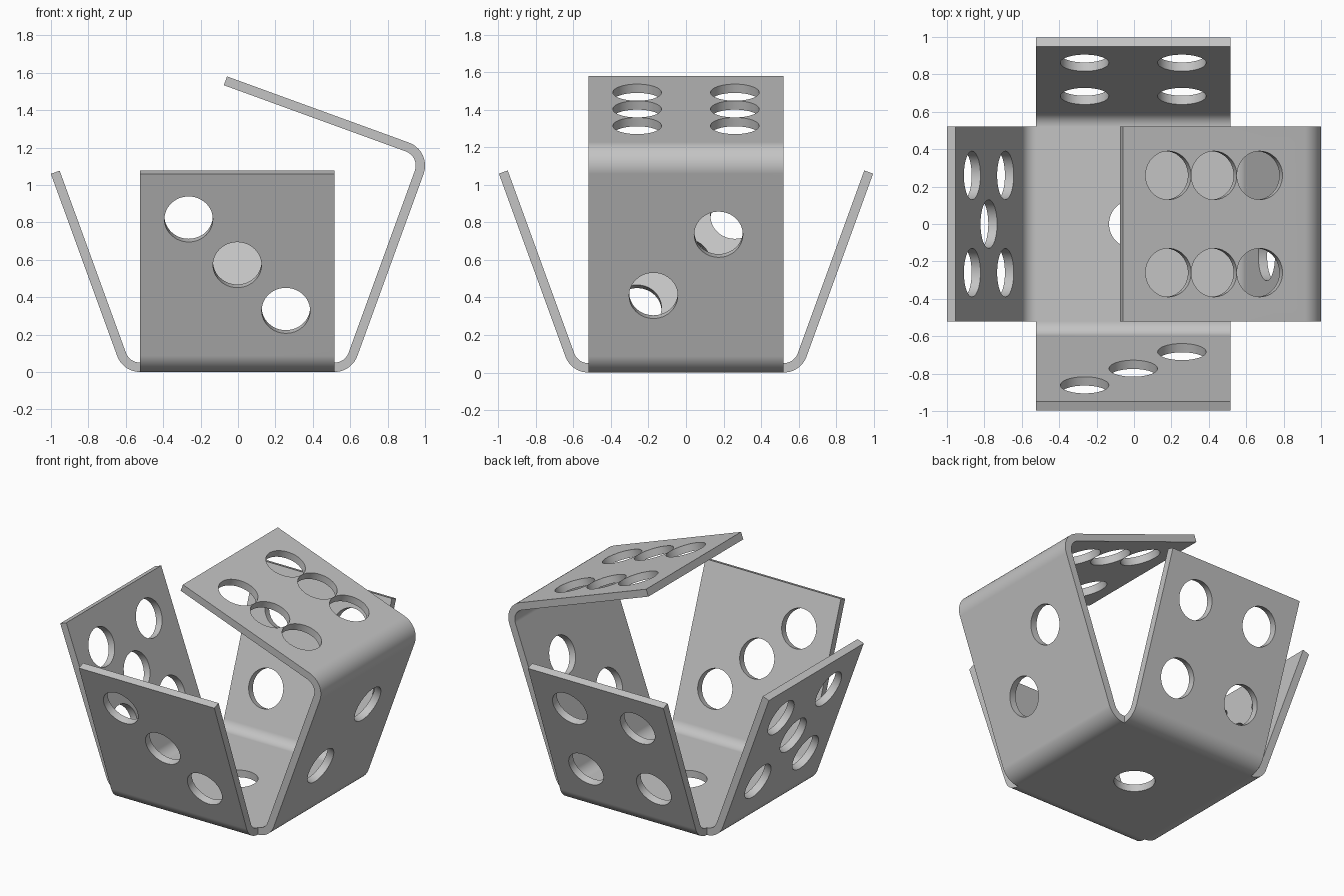
import bpy
import bmesh
from math import sin, cos, pi, radians
from mathutils import Matrix, Vector

cube = bpy.data.objects.get("Cube")
if cube:
    bpy.data.objects.remove(cube, do_unlink=True)

HALF = 0.52          # half width of every panel
LENGTH = 1.036       # panel length past a bend
THICK = 0.05
RADIUS = 0.13        # outer bend radius
WALL_BEND, LID_BEND = radians(70), radians(90)
HOLE = 0.1295
PIP = 0.26
BEND_STEPS = 10
ROUND_STEPS = 48

# Run of the sheet outward from the base edge: (flat length, bend angle)
RUN = [(RADIUS * WALL_BEND, WALL_BEND), (LENGTH, 0),
       (RADIUS * LID_BEND, LID_BEND), (LENGTH, 0)]


def rect_panel(bm, start, end, pips, turn):
    """Flat panel with round holes, cut from the sheet."""
    mid = (start + end) / 2
    loops = [[(start, -HALF), (end, -HALF), (end, HALF), (start, HALF)]]
    for s, u in pips:
        loops.append([(mid + s + HOLE * cos(2 * pi * i / ROUND_STEPS),
                       u + HOLE * sin(2 * pi * i / ROUND_STEPS))
                      for i in range(ROUND_STEPS)])
    edges = []
    for loop in loops:
        verts = [bm.verts.new(turn @ Vector((s, u, 0))) for s, u in loop]
        edges += [bm.edges.new((verts[i - 1], verts[i])) for i in range(len(verts))]
    bmesh.ops.triangle_fill(bm, use_beauty=True, edges=edges, normal=(0, 0, 1))


def bend_strip(bm, start, end, turn):
    """Flat strip divided so it can curve."""
    step = (end - start) / BEND_STEPS
    for i in range(BEND_STEPS):
        a, b = start + i * step, start + (i + 1) * step
        bm.faces.new([bm.verts.new(turn @ Vector((s, u, 0)))
                      for s, u in ((a, -HALF), (b, -HALF), (b, HALF), (a, HALF))])


def fold(dist, depth):
    """Folded (outward, up) position of a point on the flat run."""
    pen, heading = Vector((HALF, 0)), 0.0
    for i, (length, angle) in enumerate(RUN):
        part = dist if i == len(RUN) - 1 else min(dist, length)
        normal = Vector((-sin(heading), cos(heading)))
        if angle:
            centre = pen + RADIUS * normal
            heading += angle * part / length
            normal = Vector((-sin(heading), cos(heading)))
            pen = centre - RADIUS * normal
        else:
            pen = pen + part * Vector((cos(heading), sin(heading)))
        dist -= part
        if dist <= 1e-6:
            break
    return pen + depth * normal


# Hole layouts, as (along the panel, across the panel)
corners = [(s, u) for s in (-PIP, PIP) for u in (-PIP, PIP)]
third = PIP * 2 / 3
two = [(third, third), (-third, -third)]
three = [(PIP, -PIP), (0, 0), (-PIP, PIP)]
five = corners + [(0, 0)]
six = corners + [(0, -PIP), (0, PIP)]

# Flat pattern: base, then right, back, left and front flaps
bm = bmesh.new()
rect_panel(bm, -HALF, HALF, [(0, 0)], Matrix.Identity(3))
for quarter, panels in enumerate(([two, six], [corners], [five], [three])):
    turn = Matrix.Rotation(quarter * pi / 2, 3, 'Z')
    at = HALF
    for k, pips in enumerate(panels):
        bend, flat = RUN[2 * k][0], RUN[2 * k + 1][0]
        bend_strip(bm, at, at + bend, turn)
        rect_panel(bm, at + bend, at + bend + flat, pips, turn)
        at += bend + flat
bmesh.ops.remove_doubles(bm, verts=bm.verts, dist=0.0002)

# Give the sheet its thickness
grown = bmesh.ops.extrude_face_region(bm, geom=bm.faces[:], use_keep_orig=True)
top = [g for g in grown["geom"] if isinstance(g, bmesh.types.BMVert)]
bmesh.ops.translate(bm, verts=top, vec=(0, 0, THICK))
bmesh.ops.recalc_face_normals(bm, faces=bm.faces)

# Fold the flaps up
for v in bm.verts:
    x, y, z = v.co
    if abs(x) > HALF + 1e-5:
        out, up = fold(abs(x) - HALF, z)
        v.co = (out if x > 0 else -out, y, up)
    elif abs(y) > HALF + 1e-5:
        out, up = fold(abs(y) - HALF, z)
        v.co = (x, out if y > 0 else -out, up)
bmesh.ops.translate(bm, verts=bm.verts, vec=(-0.004, 0, 0))

mesh = bpy.data.meshes.new("folded_dice_sheet")
bm.to_mesh(mesh)
bm.free()
sheet = bpy.data.objects.new("folded_dice_sheet", mesh)
bpy.context.collection.objects.link(sheet)

# Plain grey metal
grey = bpy.data.materials.new("plain_grey")
grey.use_nodes = True
colour = (0.55, 0.55, 0.55, 1)
grey.diffuse_color = colour
grey.node_tree.nodes["Principled BSDF"].inputs["Base Color"].default_value = colour
mesh.materials.append(grey)

# Smooth bends and hole walls, flat panels
bpy.ops.object.select_all(action='DESELECT')
sheet.select_set(True)
bpy.context.view_layer.objects.active = sheet
bpy.ops.object.shade_smooth_by_angle(angle=radians(30))
weighted = sheet.modifiers.new("flat_panels", 'WEIGHTED_NORMAL')
weighted.keep_sharp = True
